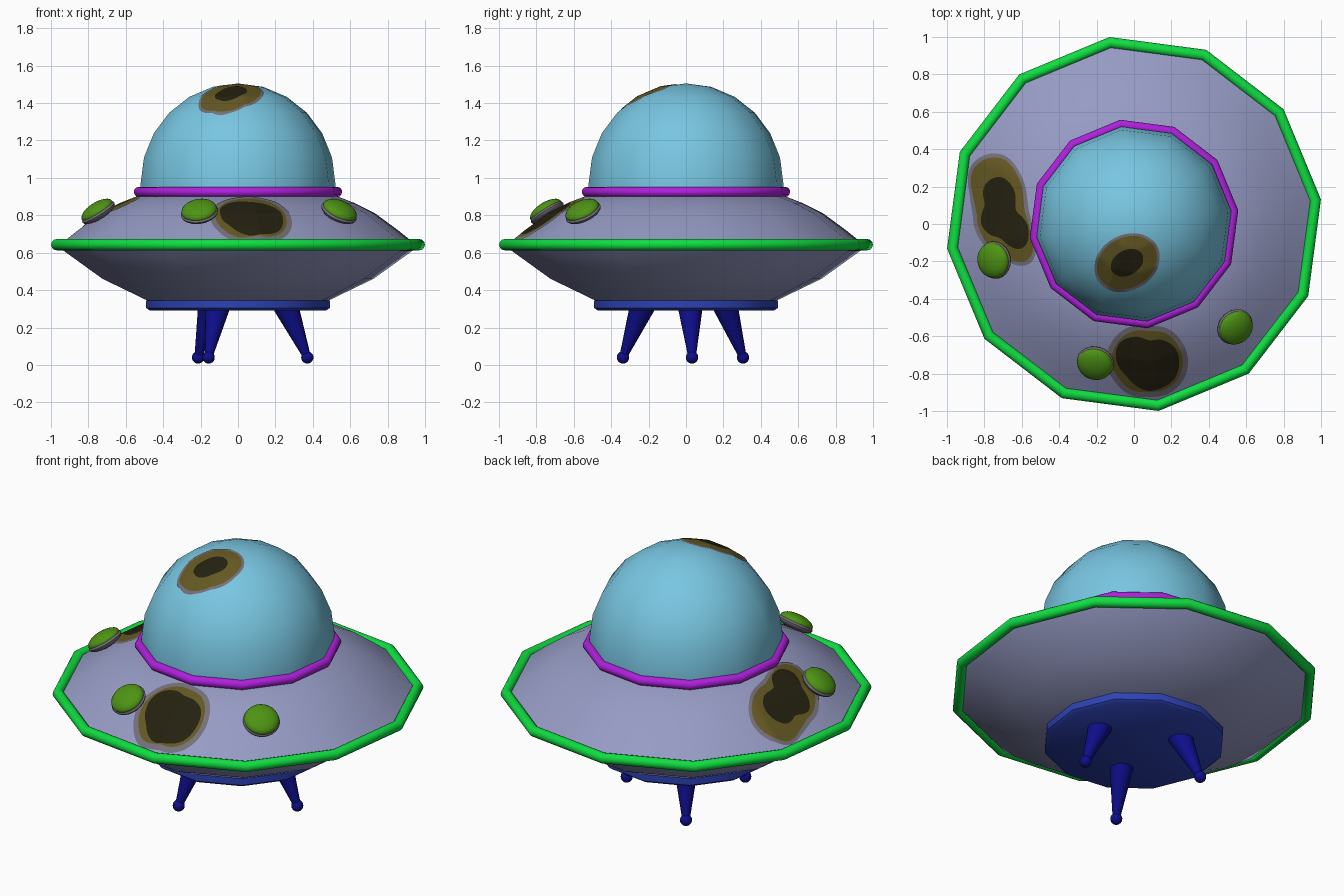
import bpy, bmesh, math
from mathutils import Vector, Matrix
from mathutils.bvhtree import BVHTree

if "Cube" in bpy.data.objects:
    bpy.data.objects.remove(bpy.data.objects["Cube"])

SIDES = 12
TWIST = math.radians(7.5)


def material(name, r, g, b):
    m = bpy.data.materials.new(name)
    lin = [((c / 255 + 0.055) / 1.055) ** 2.4 if c > 10 else c / 255 / 12.92 for c in (r, g, b)]
    m.diffuse_color = (*lin, 1)
    m.use_nodes = True
    m.node_tree.nodes["Principled BSDF"].inputs["Base Color"].default_value = m.diffuse_color
    return m


GLASS = material("dome_blue", 120, 198, 225)
HULL = material("hull_lavender", 150, 155, 196)
GREEN = material("rim_green", 15, 222, 65)
PURPLE = material("ring_purple", 175, 32, 220)
BLUE = material("base_blue", 45, 66, 180)
NAVY = material("leg_navy", 14, 14, 140)
LIME = material("light_green", 78, 148, 20)
DARK = material("scorch_dark", 36, 33, 16)
OLIVE = material("scorch_olive", 100, 88, 34)
HALO = material("scorch_grey", 116, 112, 122)


def finish(name, bm, mats, angle=40):
    bmesh.ops.recalc_face_normals(bm, faces=bm.faces[:])
    me = bpy.data.meshes.new(name)
    bm.to_mesh(me)
    bm.free()
    for m in mats:
        me.materials.append(m)
    ob = bpy.data.objects.new(name, me)
    bpy.context.collection.objects.link(ob)
    bpy.ops.object.select_all(action='DESELECT')
    ob.select_set(True)
    bpy.context.view_layer.objects.active = ob
    bpy.ops.object.shade_smooth_by_angle(angle=math.radians(angle))
    return ob


def lathe(name, profile, mat, closed=False):
    """Revolve (radius, height) points into a twelve-sided solid."""
    bm = bmesh.new()
    rings = []
    for r, z in profile:
        if r == 0:
            rings.append([bm.verts.new((0, 0, z))] * SIDES)
        else:
            rings.append([bm.verts.new((r * math.cos(a), r * math.sin(a), z))
                          for a in (TWIST + math.tau * i / SIDES for i in range(SIDES))])
    pairs = list(zip(rings, rings[1:])) + ([(rings[-1], rings[0])] if closed else [])
    for lo, hi in pairs:
        for i in range(SIDES):
            j = (i + 1) % SIDES
            bm.faces.new(list(dict.fromkeys((lo[i], lo[j], hi[j], hi[i]))))
    return finish(name, bm, [mat])


def tube_ring(name, radius, thick, z, mat):
    pts = [(radius + thick * math.cos(a), z + thick * math.sin(a))
           for a in (math.tau * k / 12 for k in range(12))]
    return lathe(name, pts, mat, closed=True)


# Hull, dome, rings and base
hull = lathe("saucer_hull", [(0, 0.33), (0.49, 0.345), (0.73, 0.46), (0.94, 0.61), (0.965, 0.64),
                             (0.945, 0.655), (0.87, 0.715), (0.74, 0.81), (0.63, 0.865),
                             (0.50, 0.915), (0, 0.93)], HULL)
dome = lathe("dome", [(0.525, 0.91)] + [(0.525 * math.cos(math.radians(e)),
             0.97 + 0.535 * math.sin(math.radians(e))) for e in range(0, 90, 15)] + [(0, 1.505)], GLASS)
tube_ring("hull_rim", 0.978, 0.03, 0.643, GREEN)
tube_ring("dome_ring", 0.535, 0.027, 0.925, PURPLE)
lathe("base_plate", [(0, 0.29), (0.475, 0.29), (0.495, 0.305), (0.495, 0.345), (0, 0.36)], BLUE)

# Three splayed legs with ball feet
for k in range(3):
    a = math.radians(5 + 120 * k)
    out = Vector((math.cos(a), math.sin(a), 0))
    top, foot = out * 0.257 + Vector((0, 0, 0.315)), out * 0.372 + Vector((0, 0, 0.04))
    axis = top - foot
    place = Matrix.Translation((top + foot) / 2) @ axis.to_track_quat('Z', 'Y').to_matrix().to_4x4()
    bm = bmesh.new()
    bmesh.ops.create_cone(bm, cap_ends=True, segments=16, radius1=0.02, radius2=0.068,
                          depth=axis.length, matrix=place)
    finish(f"leg_{k + 1}", bm, [NAVY])
    bm = bmesh.new()
    bmesh.ops.create_uvsphere(bm, u_segments=16, v_segments=10, radius=0.033,
                              matrix=Matrix.Translation(foot))
    finish(f"foot_{k + 1}", bm, [NAVY])

# Three domed lights, tilted with the hull slope, each on a thin collar
for k in range(3):
    a = math.radians(194.5 + 60 * k)
    frame = (Matrix.Translation((0.778 * math.cos(a), 0.778 * math.sin(a), 0.826))
             @ Matrix.Rotation(a, 4, 'Z') @ Matrix.Rotation(math.radians(33), 4, 'Y'))
    for name, size, height, drop, mat in (("light", 0.096, 0.042, 0, LIME),
                                          ("light_collar", 0.101, 0.034, -0.014, HALO)):
        bm = bmesh.new()
        bmesh.ops.create_uvsphere(bm, u_segments=24, v_segments=12, radius=1,
                                  matrix=frame @ Matrix.Translation((0, 0, drop))
                                  @ Matrix.Diagonal((size, size, height, 1)))
        finish(f"{name}_{k + 1}", bm, [mat])


def around(radii, t):
    """Smooth periodic interpolation of evenly spaced radii, t in 0..1."""
    n = len(radii)
    i, f = int(t * n), t * n - int(t * n)
    p0, p1, p2, p3 = (radii[(i + d) % n] for d in (-1, 0, 1, 2))
    return p1 + 0.5 * f * (p2 - p0 + f * (2 * p0 - 5 * p1 + 4 * p2 - p3 + f * (3 * (p1 - p2) + p3 - p0)))


def scorch(name, target, cx, cy, dark, olive, halo):
    """Thin plate draped on the target: dark core, olive band, grey edge."""
    tree = BVHTree.FromObject(target, bpy.context.evaluated_depsgraph_get())
    steps, seg = (10, 5, 2), 72
    bm = bmesh.new()

    def drop(x, y):
        hit, normal, _, _ = tree.ray_cast(Vector((x, y, 3)), Vector((0, 0, -1)))
        return bm.verts.new(hit + normal * 0.004)

    inner = [0] * len(dark)
    prev = [drop(cx, cy)] * seg
    for mat, (outer, n) in enumerate(zip((dark, olive, halo), steps)):
        for s in range(1, n + 1):
            radii = [p + (q - p) * s / n for p, q in zip(inner, outer)]
            ring = []
            for i in range(seg):
                r, a = around(radii, i / seg), math.tau * i / seg
                ring.append(drop(cx + r * math.cos(a), cy + r * math.sin(a)))
            for i in range(seg):
                j = (i + 1) % seg
                f = bm.faces.new(list(dict.fromkeys((prev[i], ring[i], ring[j], prev[j]))))
                f.material_index = mat
            prev = ring
        inner = outer
    return finish(name, bm, [DARK, OLIVE, HALO])


def oval(a, b, tilt):
    t = math.radians(tilt)
    return [1 / math.hypot(math.cos(u - t) / a, math.sin(u - t) / b)
            for u in (math.tau * k / 12 for k in range(12))]


# Scorch marks on the hull front, hull left and dome
olive = [.18, .18, .18, .17, .19, .2, .2, .18, .17, .155, .165, .175]
scorch("front_scorch", hull, 0.08, -0.74,
       [.16, .16, .14, .12, .16, .19, .17, .14, .14, .15, .15, .16],
       olive, [r + 0.028 for r in olive])
olive = [.13, .14, .2, .29, .28, .17, .13, .14, .17, .22, .29, .18]
scorch("left_scorch", hull, -0.71, 0.06,
       [.09, .09, .14, .19, .17, .1, .1, .12, .13, .14, .22, .17],
       olive, [r + 0.022 for r in olive])
scorch("dome_scorch", dome, -0.037, -0.205,
       oval(0.092, 0.066, 30), oval(0.168, 0.132, 30), oval(0.182, 0.146, 30))
